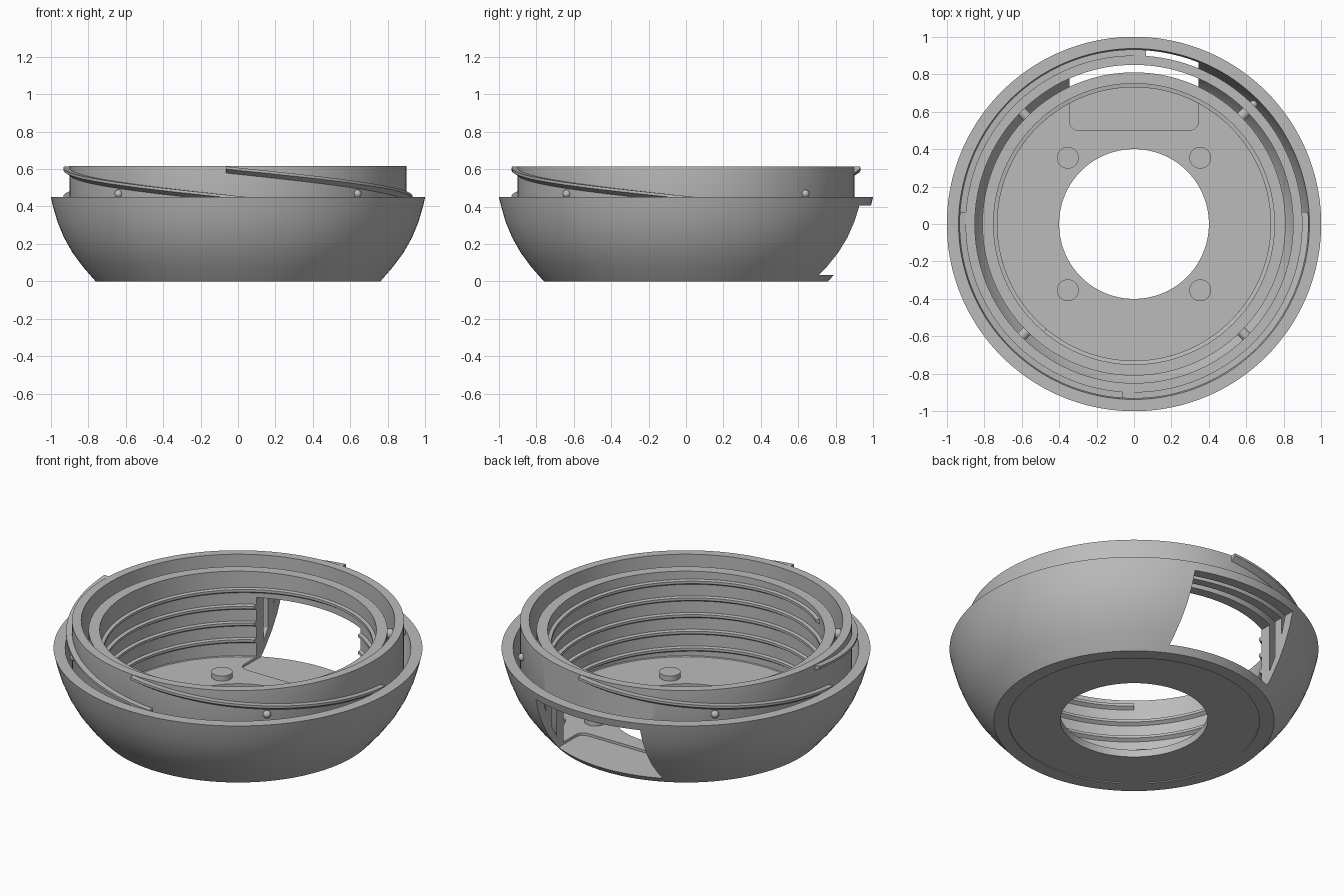
import bpy, bmesh
from math import sin, cos, radians
from mathutils import Matrix

if "Cube" in bpy.data.objects:
    bpy.data.objects.remove(bpy.data.objects["Cube"])

GREY = (0.5, 0.5, 0.5, 1)
grey = bpy.data.materials.new("plain_grey")
grey.use_nodes = True
grey.diffuse_color = GREY
grey.node_tree.nodes["Principled BSDF"].inputs["Base Color"].default_value = GREY


def finish(name, bm, cutter=None, smooth=True):
    """Turn a bmesh into a named object, smooth it and cut the window."""
    bmesh.ops.recalc_face_normals(bm, faces=bm.faces)
    mesh = bpy.data.meshes.new(name)
    bm.to_mesh(mesh)
    bm.free()
    mesh.materials.append(grey)
    obj = bpy.data.objects.new(name, mesh)
    bpy.context.collection.objects.link(obj)
    if smooth:
        bpy.ops.object.select_all(action='DESELECT')
        obj.select_set(True)
        bpy.context.view_layer.objects.active = obj
        bpy.ops.object.shade_smooth_by_angle(angle=radians(30))
    if cutter:
        mod = obj.modifiers.new("window_cut", 'BOOLEAN')
        mod.operation = 'DIFFERENCE'
        mod.solver = 'EXACT'
        mod.object = cutter
    return obj


def sweep(name, section, start=0, end=360, rise=0, cutter=None):
    """Sweep an (r, z) section about the z axis; a rise makes a capped helix."""
    bm = bmesh.new()
    ring = rise == 0 and end - start == 360
    steps = max(8, int((end - start) / 2.5))
    rows = []
    for i in range(steps if ring else steps + 1):
        t = i / steps
        a = radians(start + (end - start) * t)
        rows.append([bm.verts.new((r * cos(a), r * sin(a), z + rise * t))
                     for r, z in section])
    n = len(section)
    pairs = list(zip(rows, rows[1:])) + ([(rows[-1], rows[0])] if ring else [])
    for p, q in pairs:
        for j in range(n):
            k = (j + 1) % n
            bm.faces.new((p[j], q[j], q[k], p[k]))
    if not ring:
        bm.faces.new(rows[0])
        bm.faces.new(rows[-1])
    return finish(name, bm, cutter)


# Window cutter with rounded front corners
bm = bmesh.new()
bmesh.ops.create_cube(bm, size=1, matrix=Matrix.Translation((0, 0.85, 0.22))
                      @ Matrix.Diagonal((0.69, 0.7, 0.37, 1)))
upright = [e for e in bm.edges if abs(e.verts[0].co.z - e.verts[1].co.z) > 0.1]
bmesh.ops.bevel(bm, geom=upright, offset=0.05, segments=6, affect='EDGES', profile=0.5)
window = finish("window_cutter", bm, smooth=False)
window.hide_render = True
window.hide_viewport = True
window.display_type = 'WIRE'

# Bowl-shaped outer shell, thin towards the rim
outer = [(0.76, 0), (0.83, 0.08), (0.885, 0.155), (0.93, 0.235),
         (0.965, 0.32), (0.988, 0.4), (1.0, 0.45)]
inner = [(0.937, 0.45), (0.925, 0.38), (0.9, 0.295), (0.86, 0.2),
         (0.8, 0.1), (0.74, 0.045)]
sweep("outer_shell", [(0.68, 0)] + outer + inner + [(0.68, 0.045)], cutter=window)

# Floor with a round opening
sweep("floor", [(0.4, 0.006), (0.75, 0.006), (0.75, 0.05), (0.4, 0.05)], cutter=window)

# Upright collar and inner threaded wall, with a groove between them
sweep("collar", [(0.85, 0.615), (0.9, 0.615), (0.9, 0.27), (0.85, 0.17)], cutter=window)
sweep("inner_wall", [(0.75, 0.56), (0.81, 0.56), (0.81, 0.1), (0.77, 0.03), (0.75, 0.03)],
      cutter=window)

# Inner thread winding down the wall
sweep("inner_thread", [(0.76, 0.535), (0.73, 0.53), (0.73, 0.515), (0.76, 0.495)],
      230, 230 + 360 * 4.4, -0.44, window)

# Three quarter-turn threads outside the collar
for i in range(3):
    start = 86 + 90 * i
    sweep(f"outer_thread_{i + 1}",
          [(0.89, 0.614), (0.932, 0.614), (0.932, 0.6), (0.89, 0.572)],
          start, start + 98, -0.165)

# Locking bumps, groove pins and floor pegs at the four diagonals
for i in range(4):
    a = radians(45 + 90 * i)
    turn = Matrix.Rotation(a, 4, 'Z')
    bm = bmesh.new()
    bmesh.ops.create_uvsphere(bm, u_segments=20, v_segments=12, radius=0.022,
                              matrix=turn @ Matrix.Translation((0.902, 0, 0.468)))
    finish(f"locking_bump_{i + 1}", bm)

    bm = bmesh.new()
    bmesh.ops.create_cone(bm, cap_ends=True, segments=20, radius1=0.028, radius2=0.028,
                          depth=0.06, matrix=turn @ Matrix.Translation((0.83, 0, 0.468))
                          @ Matrix.Rotation(radians(90), 4, 'Y'))
    finish(f"groove_pin_{i + 1}", bm)

    bm = bmesh.new()
    bmesh.ops.create_cone(bm, cap_ends=True, segments=32, radius1=0.058, radius2=0.058,
                          depth=0.04, matrix=turn @ Matrix.Translation((0.5, 0, 0.06)))
    finish(f"floor_peg_{i + 1}", bm)
